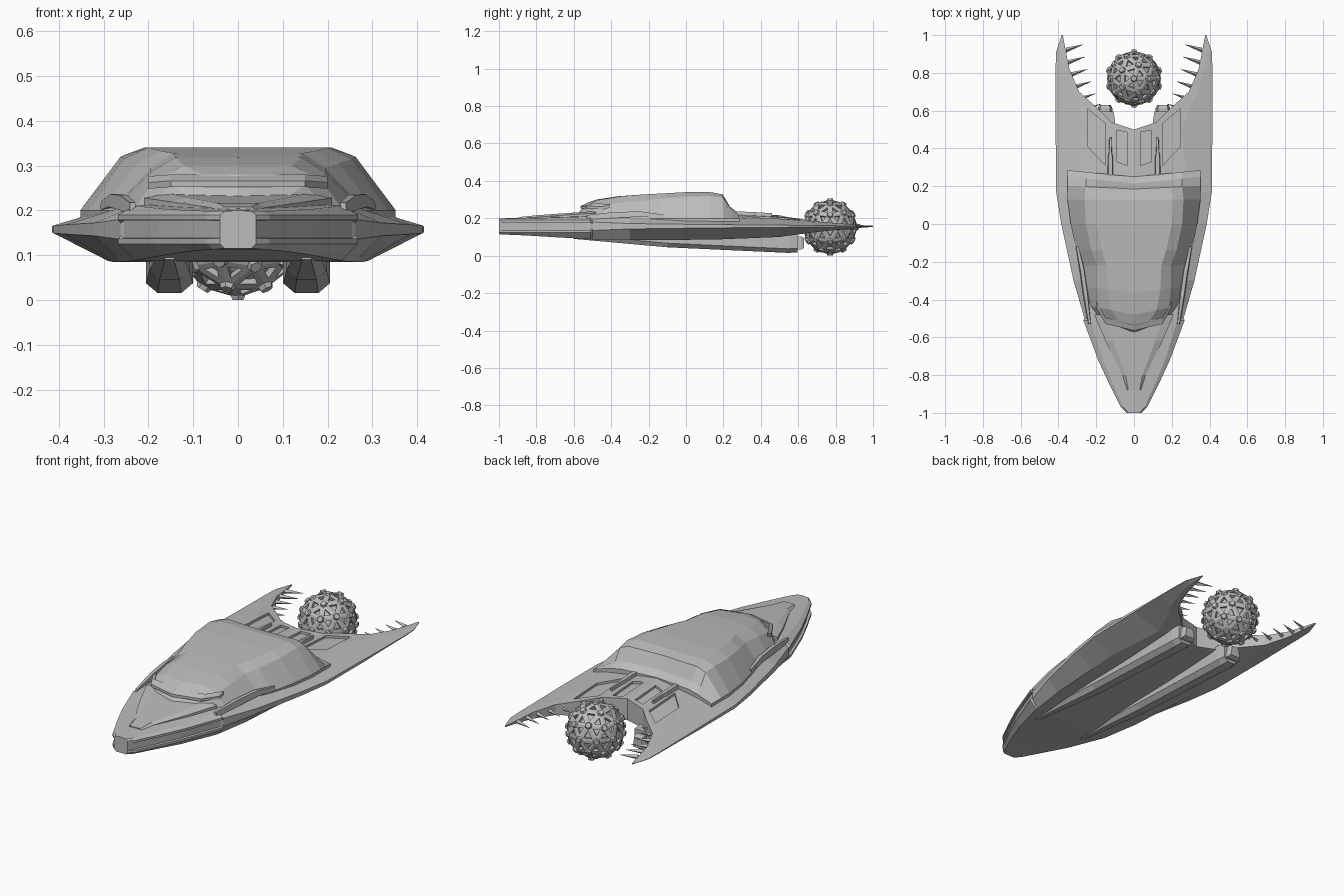
import bpy, bmesh, math
from mathutils import Vector

if "Cube" in bpy.data.objects:
    bpy.data.objects.remove(bpy.data.objects["Cube"])

grey = bpy.data.materials.new("hull_grey")
grey.diffuse_color = (0.5, 0.5, 0.5, 1)
grey.use_nodes = True
grey.node_tree.nodes["Principled BSDF"].inputs["Base Color"].default_value = grey.diffuse_color


def finish(name, bm):
    bmesh.ops.recalc_face_normals(bm, faces=bm.faces[:])
    me = bpy.data.meshes.new(name)
    bm.to_mesh(me)
    bm.free()
    me.materials.append(grey)
    ob = bpy.data.objects.new(name, me)
    bpy.context.collection.objects.link(ob)
    return ob


def loft(name, *strips):
    """Skin each strip of closed cross-sections, cap it and mirror it over x = 0."""
    bm = bmesh.new()
    for secs in strips:
        for s in (1, -1):
            rows = [[bm.verts.new((s * x, y, z)) for x, y, z in sec] for sec in secs]
            quads = [rows[0], rows[-1]]
            for a, b in zip(rows, rows[1:]):
                n = len(a)
                quads += [(a[i], a[(i + 1) % n], b[(i + 1) % n], b[i]) for i in range(n)]
            for q in quads:
                if any(abs(v.co.x) > 1e-5 for v in q):   # no inner wall on the centre plane
                    bm.faces.new(q)
    bmesh.ops.remove_doubles(bm, verts=bm.verts[:], dist=1e-5)
    bmesh.ops.dissolve_degenerate(bm, edges=bm.edges[:], dist=1e-5)
    return finish(name, bm)


def box_sec(x, y, z, w, h):
    return [(x - w, y, z - h), (x + w, y, z - h), (x + w * .7, y, z + h), (x - w * .7, y, z + h)]


# Main hull with swept tail prongs: y, inner x, shoulder x, edge x, centre z, shoulder z, edge z, bottom z
hull_rows = [
    (-1.0, 0, .03, .04, .2, .198, .19, .115),
    (-.97, 0, .055, .07, .2, .198, .19, .113),
    (-.85, 0, .11, .13, .205, .2, .19, .108),
    (-.72, 0, .165, .19, .21, .203, .19, .1),
    (-.51, 0, .23, .268, .225, .21, .19, .088),
    (-.5, 0, .23, .262, .225, .21, .18, .087),
    (-.3, 0, .26, .32, .23, .207, .172, .085),
    (0, 0, .28, .385, .235, .205, .168, .085),
    (.17, 0, .29, .412, .237, .203, .166, .087),
    (.5, 0, .25, .415, .216, .197, .164, .1),
    (.54, .12, .27, .415, .207, .194, .163, .106),
    (.61, .19, .29, .415, .197, .187, .162, .115),
    (.7, .29, .34, .415, .183, .177, .161, .127),
    (.82, .342, .372, .415, .173, .169, .16, .139),
    (.91, .36, .385, .413, .165, .163, .159, .147),
    (1.0, .377, .38, .383, .16, .159, .158, .154),
]


def hull_sec(y, xi, xs, xe, zc, zs, ze, zb):
    zl = .315 - ze
    zl = max(zl, zb + .001)
    g = .014 if -.98 < y < -.505 else 0                # recessed band round the nose
    d = ze - zl
    return [(xi, y, zc), (xs, y, zs), (xe, y, ze), (xe, y, ze - d * .18), (xe - g, y, ze - d * .2),
            (xe - g, y, zl + d * .2), (xe, y, zl + d * .18), (xe, y, zl), (xs, y, zb), (xi, y, zb)]


hull = loft("hull", [hull_sec(*r) for r in hull_rows])
bpy.context.view_layer.update()


def deck(x, y):
    hit, loc, _, _ = hull.ray_cast(Vector((x, y, 1)), Vector((0, 0, -1)))
    return loc.z if hit else .2


# Recessed deck panels, cut into the hull
panels = [[(.15, .53), (.245, .61), (.245, .41), (.15, .31)],
          [(.035, .485), (.09, .497), (.09, .33), (.035, .31)]]
cuts = [[[(x, y, deck(x, y) + dz) for x, y in p] for dz in (-.012, .04)] for p in panels]
cutter = loft("panel_cutter", *cuts)
cutter.hide_render = True
mod = hull.modifiers.new("panels", "BOOLEAN")
mod.operation, mod.object, mod.solver = "DIFFERENCE", cutter, "EXACT"
bpy.context.view_layer.objects.active = hull
bpy.ops.object.modifier_apply(modifier=mod.name)
bpy.data.objects.remove(cutter)

# Upper cabin: y, top x, top z, mid x, mid z, base x, sweep
cabin_rows = [
    (-.575, .02, .228, .10, .222, .17, .25),
    (-.535, .08, .28, .15, .258, .2, .25),
    (-.48, .12, .30, .185, .268, .235, .2),
    (-.36, .14, .318, .195, .285, .26, .1),
    (-.22, .145, .328, .195, .295, .285, 0),
    (-.14, .17, .332, .225, .305, .305, 0),
    (0, .2, .34, .255, .315, .335, 0),
    (.13, .21, .34, .262, .32, .352, 0),
    (.185, .205, .328, .255, .31, .352, .05),
    (.215, .2, .262, .255, .25, .352, .1),
    (.25, .2, .235, .26, .225, .352, .1),
]
loft("cabin", [[(x, y + k * x, z) for x, z in
                ((0, zt), (xt, zt), (xm, zm), (xb, .2), (xb, .17), (0, .17))]
               for y, xt, zt, xm, zm, xb, k in cabin_rows])

# Brow over the windscreen
loft("windscreen_brow", [[(x, y - .014, z - .01), (x, y - .014, z + .004),
                          (x, y + .02, z + .018), (x, y + .02, z - .01)]
                         for x, y, z in ((0, -.55, .262), (.15, -.515, .262), (.2, -.43, .258))])

# Raised nose plate in front of the cabin
loft("nose_plate", [[(0, y, z), (x * .75, y, z), (x, y, z - .01), (x, y, z - .03), (0, y, z - .03)]
                    for y, x, z in ((-.88, .04, .208), (-.8, .06, .216), (-.62, .15, .229), (-.48, .21, .238))])

# Side rails beside the cabin
loft("side_rails", [box_sec(*s) for s in ((.235, -.53, .205, .008, .012), (.255, -.38, .218, .014, .016),
                                          (.275, -.24, .222, .014, .014), (.3, -.12, .21, .008, .01))])

# Deck rods behind the cabin
loft("deck_rods", [box_sec(.125, y, deck(.125, y) + .006, w, .012)
                   for y, w in ((.23, .016), (.36, .014), (.38, .009), (.46, .006))])

# Engine pods under the hull: y, half width, bottom z
pod_rows = [(-.6, .02, .09), (-.1, .045, .045), (.55, .052, .015), (.595, .045, .018)]
loft("engine_pods", [[(.153 - w, y, .12), (.153 - w, y, zb + .022), (.153 - w * .5, y, zb),
                      (.153 + w * .5, y, zb), (.153 + w, y, zb + .022), (.153 + w, y, .12)]
                     for y, w, zb in pod_rows])
loft("engine_nozzles", [box_sec(.153, y, .068, w, w * .9) for y, w in ((.58, .038), (.615, .038), (.63, .03))])

# Spikes along the inside of the tail prongs
tips = [(.27, .95), (.26, .885), (.245, .82), (.225, .755), (.205, .69), (.175, .635)]
spikes = []
for tx, ty in tips:
    bx, by = tx + .09, ty - .03
    spikes.append([[(x, y - r, .158), (x, y, .158 + r), (x, y + r, .158), (x, y, .158 - r)]
                   for x, y, r in ((bx, by, .013), (tx, ty, .0008))])
loft("prong_spikes", *spikes)

# Caged ball: solid core, triangular lattice and a stud on every joint
centre = Vector((0, .77, .153))
bm = bmesh.new()
bmesh.ops.create_icosphere(bm, subdivisions=3, radius=.126)
bmesh.ops.translate(bm, verts=bm.verts[:], vec=centre)
finish("ball_core", bm)

bm = bmesh.new()
bmesh.ops.create_icosphere(bm, subdivisions=2, radius=.148)
joints = [v.co.copy() for v in bm.verts]
faces = bm.faces[:]
bmesh.ops.inset_individual(bm, faces=faces, thickness=.014, use_even_offset=True)
bmesh.ops.delete(bm, geom=faces, context="FACES")
bmesh.ops.translate(bm, verts=bm.verts[:], vec=centre)
lattice = finish("ball_lattice", bm)
sol = lattice.modifiers.new("thickness", "SOLIDIFY")
sol.thickness, sol.offset = .02, -1

bm = bmesh.new()
for p in joints:
    n = p.normalized()
    new = bmesh.ops.create_cone(bm, cap_ends=True, segments=6, radius1=.021, radius2=.014, depth=.016)["verts"]
    bmesh.ops.rotate(bm, verts=new, matrix=n.to_track_quat("Z", "Y").to_matrix())
    bmesh.ops.translate(bm, verts=new, vec=centre + n * .145)
finish("ball_studs", bm)
